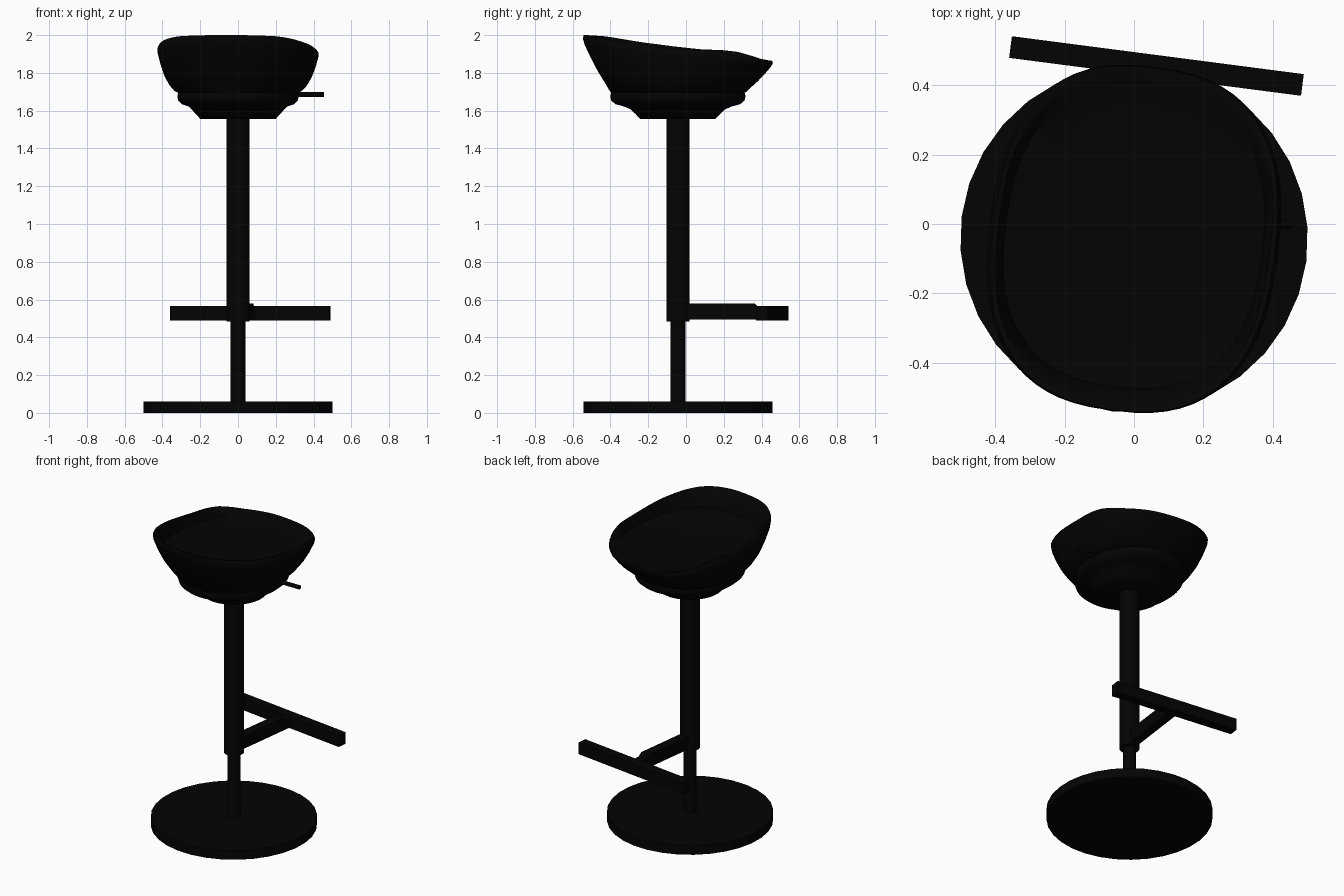
import bpy, bmesh, math
from mathutils import Matrix

if "Cube" in bpy.data.objects:
    bpy.data.objects.remove(bpy.data.objects["Cube"])

CY = -0.043                      # column axis in y
TURN = math.radians(-7.4)        # seat and footrest are swivelled
black = bpy.data.materials.new("black")
black.diffuse_color = (0.001, 0.001, 0.001, 1)
black.use_nodes = True
black.node_tree.nodes["Principled BSDF"].inputs["Base Color"].default_value = black.diffuse_color


def make(name, bm, angle=35):
    bmesh.ops.recalc_face_normals(bm, faces=bm.faces[:])
    me = bpy.data.meshes.new(name)
    bm.to_mesh(me)
    bm.free()
    ob = bpy.data.objects.new(name, me)
    bpy.context.collection.objects.link(ob)
    me.materials.append(black)
    bpy.ops.object.select_all(action='DESELECT')
    ob.select_set(True)
    bpy.context.view_layer.objects.active = ob
    bpy.ops.object.shade_smooth_by_angle(angle=math.radians(angle))
    return ob


def cylinder(name, r, z0, z1, sides):
    bm = bmesh.new()
    bmesh.ops.create_cone(bm, cap_ends=True, segments=sides, radius1=r, radius2=r, depth=z1 - z0)
    ob = make(name, bm)
    ob.location = (0, CY, (z0 + z1) / 2)
    ob.rotation_euler.z = TURN
    return ob


def prism(name, profile, width):
    """Extrude a (y, z) profile across x, swivelled about the column."""
    bm = bmesh.new()
    f = bm.faces.new([bm.verts.new((-width / 2, y, z)) for y, z in profile])
    ext = bmesh.ops.extrude_face_region(bm, geom=[f])
    bmesh.ops.translate(bm, vec=(width, 0, 0),
                        verts=[v for v in ext['geom'] if isinstance(v, bmesh.types.BMVert)])
    ob = make(name, bm, 20)
    ob.location = (0, CY, 0)
    ob.rotation_euler.z = TURN
    return ob


# Base and column
cylinder("base_disc", 0.502, 0, 0.06, 32)
cylinder("inner_column", 0.04, 0.05, 0.52, 24)
cylinder("outer_column", 0.061, 0.485, 1.57, 24)

# Footrest: support arm with a sloped end, and cross bar
prism("footrest_arm", [(0, 0.495), (0.48, 0.495), (0.48, 0.555), (0.425, 0.56), (0.405, 0.58), (0, 0.58)], 0.06)
prism("footrest_bar", [(0.472, 0.488), (0.535, 0.488), (0.535, 0.565), (0.472, 0.565)], 0.85)

# Seat rim height along its depth (high at -y, low at +y)
RIM = [(-0.50, 2.0), (-0.42, 1.993), (-0.25, 1.963), (-0.05, 1.937), (0.08, 1.924),
       (0.18, 1.921), (0.27, 1.912), (0.34, 1.894), (0.41, 1.874), (0.46, 1.866), (0.51, 1.862)]


def rim_height(y):
    y = max(RIM[0][0], min(RIM[-1][0], y))
    for (y0, z0), (y1, z1) in zip(RIM, RIM[1:]):
        if y <= y1:
            return z0 + (z1 - z0) * (y - y0) / (y1 - y0)


def loft(name, rings, seg=64):
    """Rings are (rx, ry, z at low rim, share of rim rise, exponent), capped at both ends."""
    bm = bmesh.new()
    loops = []
    for rx, ry, z, rise, e in rings:
        loop = []
        for i in range(seg):
            t = 2 * math.pi * i / seg
            c, s = math.cos(t), math.sin(t)
            ux = math.copysign(abs(c) ** (2 / e), c)
            uy = math.copysign(abs(s) ** (2 / e), s)
            loop.append(bm.verts.new((rx * ux, ry * uy, z + rise * (rim_height(uy * 0.5) - 1.862))))
        loops.append(loop)
    for a, b in zip(loops, loops[1:]):
        for i in range(seg):
            j = (i + 1) % seg
            bm.faces.new((a[i], a[j], b[j], b[i]))
    bm.faces.new(loops[0])
    bm.faces.new(loops[-1])
    ob = make(name, bm, 50)
    ob.location = (0, CY, 0)
    ob.rotation_euler.z = TURN
    return ob


# Seat: stepped underside, flared shell, rolled rim, shallow pad
loft("seat", [
    (0.20, 0.20, 1.557, 0, 2), (0.225, 0.225, 1.583, 0, 2), (0.245, 0.25, 1.607, 0, 2),
    (0.262, 0.285, 1.622, 0, 2), (0.295, 0.33, 1.634, 0, 2), (0.316, 0.353, 1.653, 0, 2),
    (0.321, 0.359, 1.675, 0, 2), (0.317, 0.354, 1.695, 0, 2), (0.335, 0.362, 1.70, 0.05, 2.15),
    (0.362, 0.384, 1.722, 0.18, 2.3), (0.386, 0.420, 1.755, 0.38, 2.45), (0.405, 0.458, 1.795, 0.62, 2.5),
    (0.418, 0.490, 1.832, 0.84, 2.5), (0.418, 0.500, 1.850, 0.95, 2.5), (0.408, 0.497, 1.862, 1.0, 2.5),
    (0.394, 0.482, 1.864, 0.96, 2.5), (0.383, 0.455, 1.858, 0.72, 2.5), (0.372, 0.430, 1.852, 0.2, 2.5),
    (0.30, 0.36, 1.848, 0.12, 2.3), (0.16, 0.19, 1.845, 0.05, 2), (0.03, 0.035, 1.845, 0, 2)])

# Height lever on the right side
bm = bmesh.new()
bmesh.ops.create_cone(bm, cap_ends=True, segments=12, radius1=0.013, radius2=0.013, depth=0.28,
                      matrix=Matrix.Translation((0.315, 0, 1.685)) @ Matrix.Rotation(math.pi / 2, 4, 'Y'))
make("height_lever", bm)
